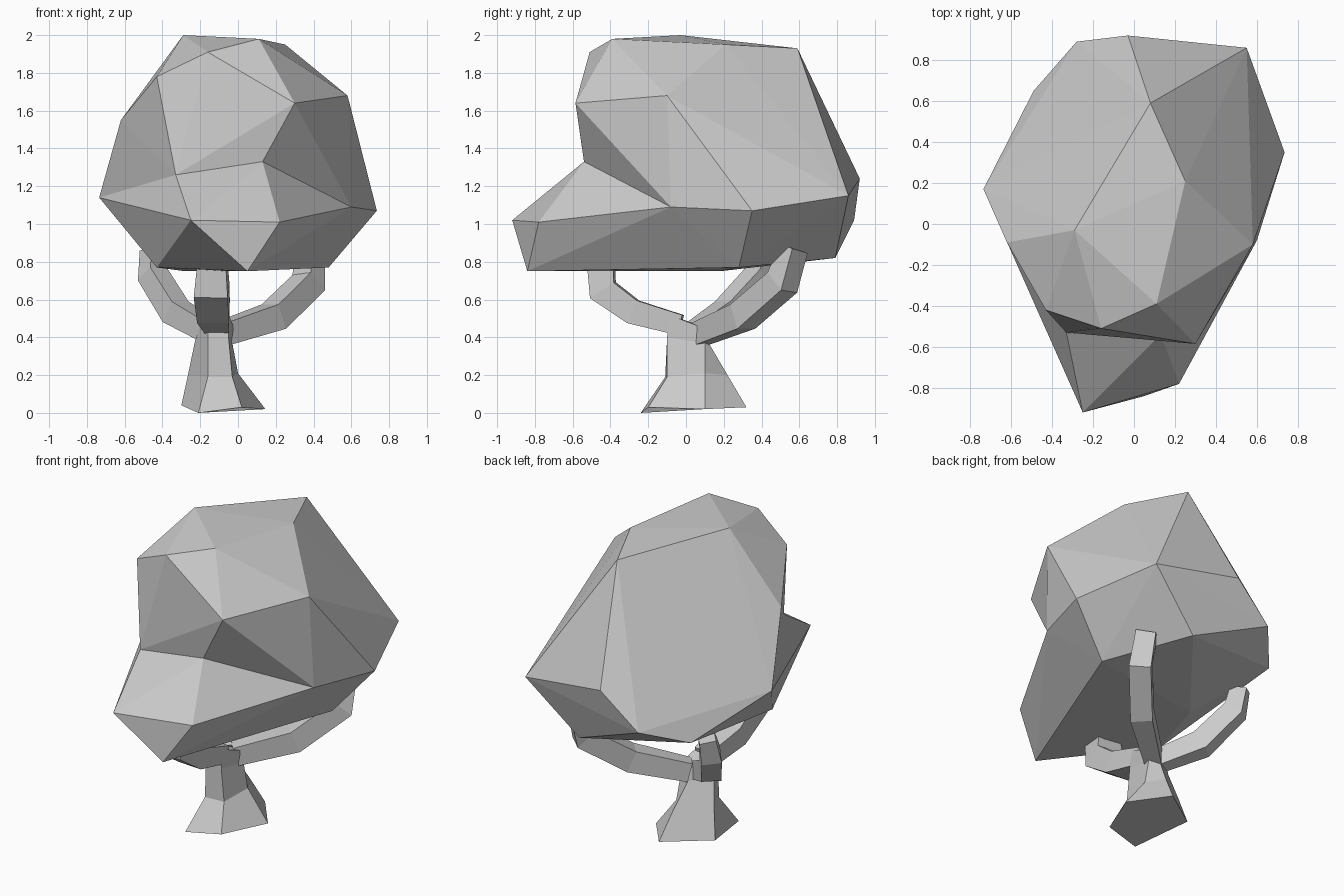
import bpy, bmesh, math
from mathutils import Vector

if "Cube" in bpy.data.objects:
    bpy.data.objects.remove(bpy.data.objects["Cube"])


def finish(bm, name):
    bmesh.ops.recalc_face_normals(bm, faces=bm.faces)
    me = bpy.data.meshes.new(name)
    bm.to_mesh(me)
    bm.free()
    ob = bpy.data.objects.new(name, me)
    bpy.context.collection.objects.link(ob)
    return ob


def hull(name, points):
    bm = bmesh.new()
    vs = [bm.verts.new(p) for p in points]
    bmesh.ops.convex_hull(bm, input=vs)
    loose = [v for v in bm.verts if not v.link_faces]
    bmesh.ops.delete(bm, geom=loose, context='VERTS')
    return finish(bm, name)


def loft(name, rings):
    bm = bmesh.new()
    rv = [[bm.verts.new(p) for p in r] for r in rings]
    n = len(rv[0])
    for a, b in zip(rv, rv[1:]):
        for i in range(n):
            j = (i + 1) % n
            bm.faces.new((a[i], a[j], b[j], b[i]))
    bm.faces.new(rv[0][::-1])
    bm.faces.new(rv[-1])
    return finish(bm, name)


def branch(name, path, sizes):
    # four-sided tube; sizes are (half width, half thickness) at each point
    pts = [Vector(p) for p in path]
    side = Vector((0, 0, 1)).cross(pts[2] - pts[0]).normalized()
    rings = []
    for i, p in enumerate(pts):
        t = (pts[min(i + 1, len(pts) - 1)] - pts[max(i - 1, 0)]).normalized()
        s = (side - t * side.dot(t)).normalized()
        u = t.cross(s)
        w, h = sizes[i]
        rings.append([p + w * a * s + h * b * u
                      for a, b in ((1, 1), (-1, 1), (-1, -1), (1, -1))])
    return loft(name, rings)


# Canopy: chunky crown united with a lower skirt that juts out at the front
crown_top = [(-.29, -.03, 2.0), (.11, -.39, 1.98), (-.16, -.51, 1.91), (.30, -.585, 1.64),
             (.25, .21, 1.95), (.08, .59, 1.93), (-.17, -.23, 1.97), (.58, -.10, 1.68),
             (-.43, -.42, 1.78), (-.62, -.09, 1.55)]
shared = [(.13, -.54, 1.33), (-.33, -.53, 1.26), (.60, -.08, 1.09), (.735, .35, 1.07),
          (.55, .86, 1.15), (-.03, .92, 1.24), (-.735, .17, 1.14), (-.28, .89, 1.02),
          (-.49, .65, .92), (.21, .79, .82), (.48, .28, .77), (-.28, .18, .75),
          (-.43, -.27, .77)]
lip = [(-.25, -.92, 1.02), (.22, -.78, 1.01), (.05, -.84, .75)]
canopy = hull("canopy", crown_top + shared)
skirt = hull("canopy_skirt_helper", shared + lip)
mod = canopy.modifiers.new("union", 'BOOLEAN')
mod.operation = 'UNION'
mod.solver = 'EXACT'
mod.object = skirt
dg = bpy.context.evaluated_depsgraph_get()
canopy_mesh = bpy.data.meshes.new_from_object(canopy.evaluated_get(dg))
canopy.modifiers.clear()
canopy.data = canopy_mesh
bpy.data.objects.remove(skirt)

# Trunk: five-sided, flared into root points
loft("trunk", [
    [(-.30, .13, .04), (-.21, -.24, 0), (.02, -.20, .03), (.145, .10, .02), (-.03, .32, .03)],
    [(-.265, .09, .20), (-.16, -.11, .19), (-.03, -.10, .19), (0, .10, .21), (-.06, .22, .20)],
    [(-.23, .04, .37), (-.16, -.10, .40), (-.05, -.10, .40), (-.03, .10, .37), (-.10, .12, .37)],
    [(-.20, .04, .47), (-.16, -.09, .52), (-.05, -.09, .52), (-.02, .09, .45), (-.10, .11, .45)],
])

# Branches
branch("front_branch", [(-.11, -.03, .465), (-.13, -.28, .535), (-.14, -.44, .65), (-.135, -.45, .80)],
       [(.06, .055), (.085, .065), (.09, .075), (.075, .07)])
branch("left_branch", [(-.14, .05, .425), (-.33, .22, .535), (-.45, .39, .73), (-.45, .43, .86)],
       [(.05, .055), (.06, .065), (.06, .06), (.05, .05)])
branch("right_branch", [(-.08, .08, .42), (.19, .30, .51), (.375, .51, .69), (.38, .57, .87)],
       [(.05, .06), (.065, .07), (.065, .07), (.06, .05)])
